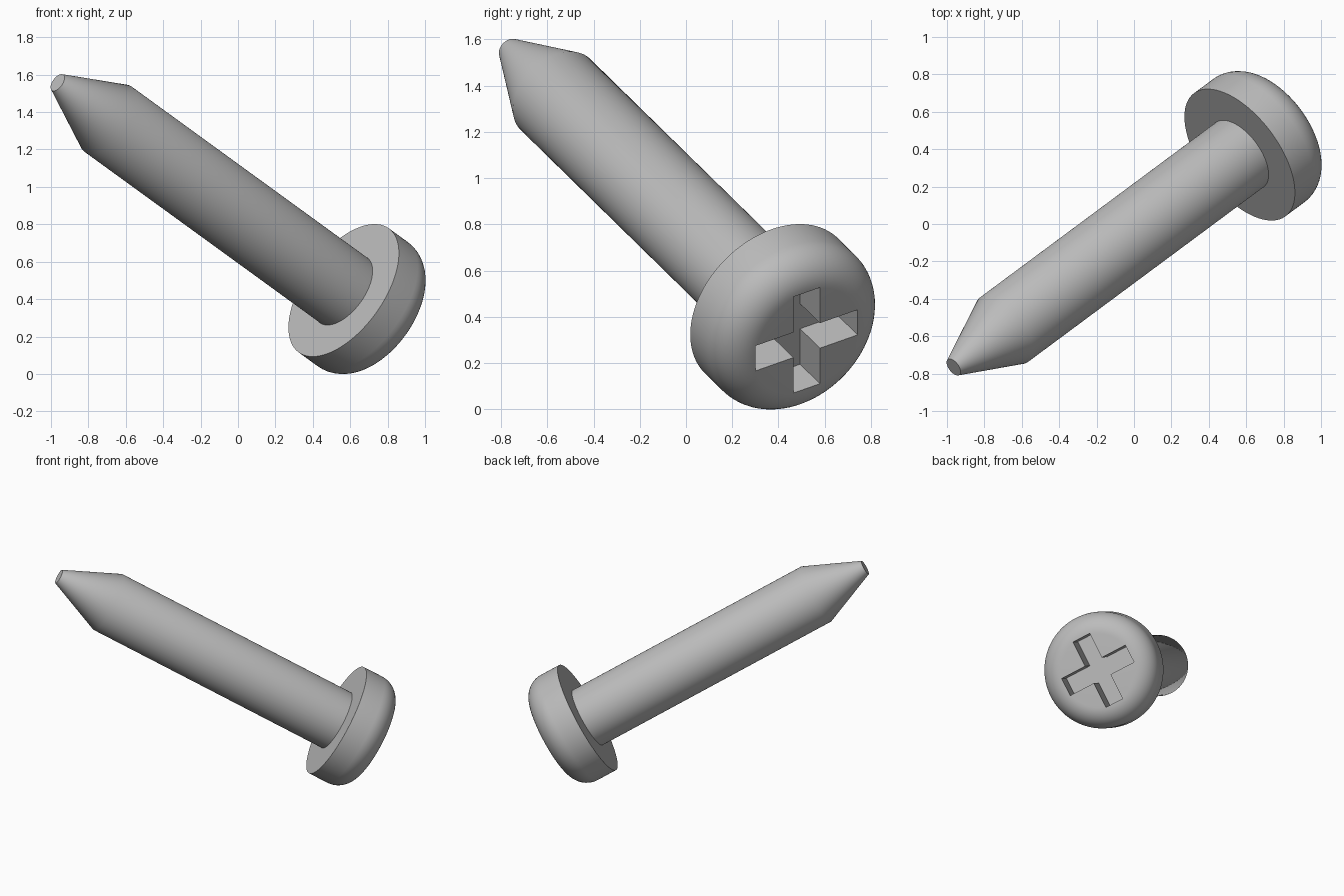
import bpy, bmesh, math
from mathutils import Matrix, Vector

cube = bpy.data.objects.get("Cube")
if cube:
    bpy.data.objects.remove(cube, do_unlink=True)

steel = bpy.data.materials.new("grey_steel")
steel.use_nodes = True
grey = (0.5, 0.5, 0.5, 1)
steel.diffuse_color = grey
steel.node_tree.nodes["Principled BSDF"].inputs["Base Color"].default_value = grey

# Screw frame: local z runs along the axis towards the drive face, x along one slot
axis = Vector((0.694, 0.515, -0.504)).normalized()
slot = Vector((0.588, 0, 0.809))
slot = (slot - axis * slot.dot(axis)).normalized()
frame = Matrix((slot, axis.cross(slot), axis)).transposed().to_4x4()
frame.translation = (0.565, 0.37, 0.447)

HEAD_R, SHAFT_R, TIP_R = 0.41, 0.215, 0.052
LENGTH, POINT = 2.205, 0.39
FILLET, RIM = 0.15, 0.145
TOP = RIM + FILLET
SLOT_HALF, SLOT_W, SLOT_DEPTH = 0.257, 0.067, 0.167


def add_object(name, bm):
    bmesh.ops.recalc_face_normals(bm, faces=bm.faces)
    mesh = bpy.data.meshes.new(name)
    bm.to_mesh(mesh)
    bm.free()
    mesh.materials.append(steel)
    obj = bpy.data.objects.new(name, mesh)
    bpy.context.collection.objects.link(obj)
    obj.matrix_world = frame
    return obj


def lathe(name, profile, segments=96):
    """Closed solid of revolution from (radius, height) points, with flat caps."""
    bm = bmesh.new()
    rings = [[bm.verts.new((r * math.cos(math.tau * i / segments),
                            r * math.sin(math.tau * i / segments), z))
              for i in range(segments)] for r, z in profile]
    for low, high in zip(rings, rings[1:]):
        for i in range(segments):
            j = (i + 1) % segments
            bm.faces.new((low[i], low[j], high[j], high[i]))
    bm.faces.new(rings[0])
    bm.faces.new(rings[-1])
    return add_object(name, bm)


def activate(obj):
    bpy.ops.object.select_all(action="DESELECT")
    obj.select_set(True)
    bpy.context.view_layer.objects.active = obj


# Shaft with a blunt conical point, ending on the underside of the head
shaft = lathe("shaft", [(TIP_R, -LENGTH), (SHAFT_R, POINT - LENGTH), (SHAFT_R, 0)])

# Pan head with a rounded rim
arc = [math.pi / 2 * k / 12 for k in range(13)]
head = lathe("head", [(HEAD_R, 0)] + [
    (HEAD_R - FILLET + FILLET * math.cos(t), RIM + FILLET * math.sin(t)) for t in arc])

# Cross-shaped drive recess
bm = bmesh.new()
corners = [(SLOT_HALF, -SLOT_W), (SLOT_HALF, SLOT_W), (SLOT_W, SLOT_W)]
outline = []
for quarter in range(4):
    turn = Matrix.Rotation(quarter * math.pi / 2, 3, "Z")
    outline += [bm.verts.new(turn @ Vector((x, y, TOP - SLOT_DEPTH))) for x, y in corners]
base = bm.faces.new(outline)
grown = bmesh.ops.extrude_face_region(bm, geom=[base])
bmesh.ops.translate(bm, vec=(0, 0, SLOT_DEPTH + 0.1),
                    verts=[v for v in grown["geom"] if isinstance(v, bmesh.types.BMVert)])
cutter = add_object("recess_cutter", bm)
cutter.hide_render = True

cut = head.modifiers.new("drive_recess", "BOOLEAN")
cut.operation = "DIFFERENCE"
cut.solver = "EXACT"
cut.object = cutter
activate(head)
bpy.ops.object.modifier_apply(modifier=cut.name)
bpy.data.objects.remove(cutter, do_unlink=True)

for part in (shaft, head):
    activate(part)
    bpy.ops.object.shade_smooth_by_angle(angle=math.radians(30))
